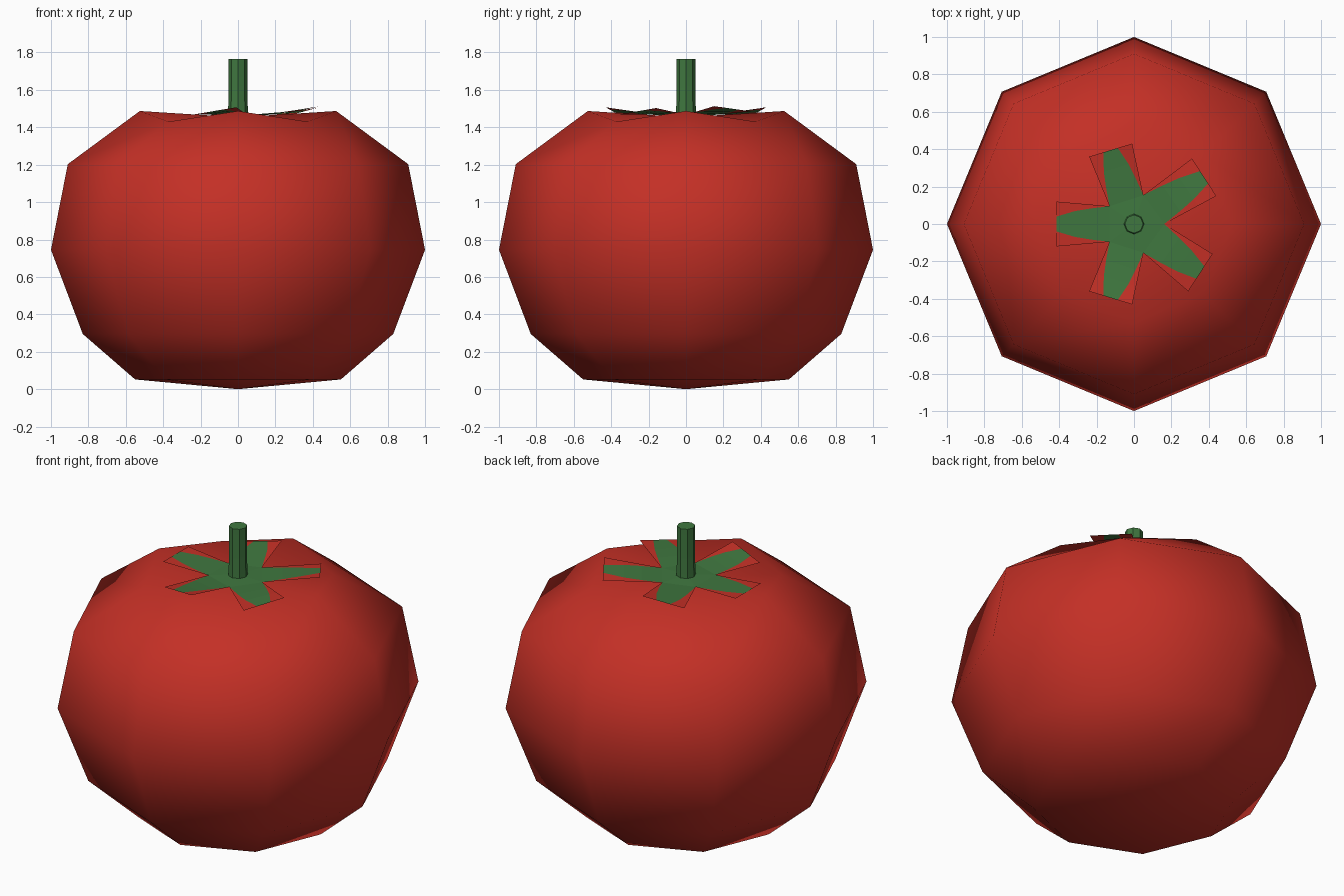
import bpy, math
from mathutils import Vector

if "Cube" in bpy.data.objects:
    bpy.data.objects.remove(bpy.data.objects["Cube"])


def material(name, rgb):
    m = bpy.data.materials.new(name)
    m.diffuse_color = (*rgb, 1)
    m.use_nodes = True
    m.node_tree.nodes["Principled BSDF"].inputs["Base Color"].default_value = m.diffuse_color
    return m


RED = material("tomato red", (0.55, 0.029, 0.019))
GREEN = material("stem green", (0.05, 0.185, 0.05))


def make(name, verts, faces, mats, indices=None, smooth=True):
    me = bpy.data.meshes.new(name)
    me.from_pydata([tuple(v) for v in verts], [], faces)
    for m in mats:
        me.materials.append(m)
    for i, p in enumerate(me.polygons):
        p.use_smooth = smooth
        if indices:
            p.material_index = indices[i]
    me.update()
    ob = bpy.data.objects.new(name, me)
    bpy.context.collection.objects.link(ob)
    return ob


def lathe(name, rings, bottom, top, mat, dip=0.0, sides=8):
    """Rings of (radius, z) closed by centre points; dip lowers every other top vertex."""
    verts, faces = [], []
    for k, (r, z) in enumerate(rings):
        last = k == len(rings) - 1
        for i in range(sides):
            a = math.tau * i / sides
            drop = dip if last and i % 2 else 0
            verts.append((r * math.cos(a), r * math.sin(a), z - drop))
    b, t = len(verts), len(verts) + 1
    verts += [(0, 0, bottom), (0, 0, top)]
    base = (len(rings) - 1) * sides
    for i in range(sides):
        j = (i + 1) % sides
        for k in range(len(rings) - 1):
            o = k * sides
            faces.append((o + i, o + j, o + sides + j, o + sides + i))
        faces.append((b, j, i))
        faces.append((t, base + i, base + j))
    return make(name, verts, faces, [mat])


# Fruit body, with a lobed rim and a shallow hollow on top
lathe("fruit_body",
      [(0.55, 0.052), (0.83, 0.295), (1.0, 0.745), (0.91, 1.203), (0.525, 1.487)],
      0.0, 1.454, RED, dip=0.057)

# Stem
stem = lathe("stem", [(0.055, 1.45), (0.05, 1.56), (0.05, 1.765)], 1.45, 1.765, GREEN)
stem.data.set_sharp_from_angle(angle=math.radians(40))

# Leaf crown: five flared leaves, green centre strip with red margins
TIPS = [  # clockwise and anticlockwise corner of each leaf
    ((0.44, 0.15, 1.513), (0.31, 0.35, 1.485)),
    ((-0.01, 0.43, 1.507), (-0.24, 0.36, 1.468)),
    ((-0.415, 0.12, 1.482), (-0.415, -0.12, 1.482)),
    ((-0.24, -0.36, 1.468), (-0.01, -0.43, 1.507)),
    ((0.29, -0.36, 1.468), (0.42, -0.16, 1.503)),
]
ROWS = [(0, 1), (0.35, 0.8), (0.65, 0.62), (1, 0.33)]  # distance along leaf, green share


def notch(i):
    a = math.radians(72 * i)
    return Vector((0.162 * math.cos(a), 0.162 * math.sin(a), 1.467))


verts, faces, idx = [Vector((0, 0, 1.472))], [], []
for i, (cw, ccw) in enumerate(TIPS):
    start = len(verts)
    for t, g in ROWS:
        p = notch(i).lerp(Vector(cw), t)
        q = notch(i + 1).lerp(Vector(ccw), t)
        verts += [p, p.lerp(q, (1 - g) / 2), p.lerp(q, (1 + g) / 2), q]
    faces.append((0, start, start + 3))
    idx.append(1)
    for r in range(len(ROWS) - 1):
        for c in range(3):
            o = start + 4 * r + c
            if r == 0 and c != 1:  # margins start as points at the notch
                faces.append((o, o + 4, o + 5) if c == 0 else (o + 1, o + 4, o + 5))
            else:
                faces.append((o, o + 4, o + 5, o + 1))
            idx.append(1 if c == 1 else 0)
make("leaf_crown", verts, faces, [RED, GREEN], idx, smooth=False)
